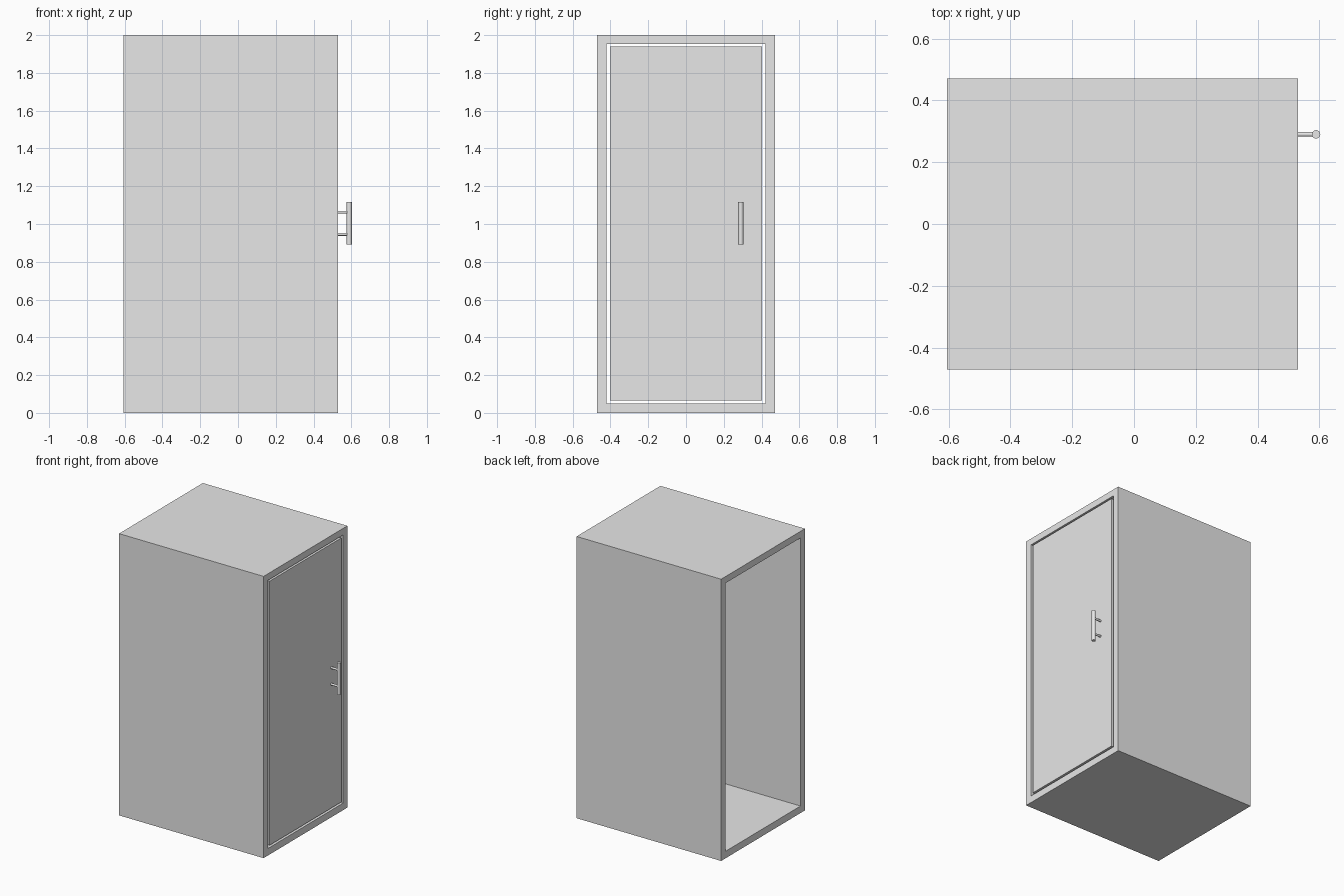
import bpy
import bmesh
from math import pi
from mathutils import Matrix, Vector

default = bpy.data.objects.get("Cube")
if default:
    bpy.data.objects.remove(default)

grey = bpy.data.materials.new("light grey")
grey.use_nodes = True
colour = (0.8, 0.8, 0.8, 1)
grey.diffuse_color = colour
grey.node_tree.nodes["Principled BSDF"].inputs["Base Color"].default_value = colour


def finish(name, bm):
    mesh = bpy.data.meshes.new(name)
    bm.to_mesh(mesh)
    bm.free()
    mesh.materials.append(grey)
    obj = bpy.data.objects.new(name, mesh)
    bpy.context.collection.objects.link(obj)
    return obj


def box(name, low, high):
    low, high = Vector(low), Vector(high)
    bm = bmesh.new()
    bmesh.ops.create_cube(bm, size=1)
    bmesh.ops.scale(bm, vec=high - low, verts=bm.verts)
    bmesh.ops.translate(bm, vec=(low + high) / 2, verts=bm.verts)
    return finish(name, bm)


def rod(name, centre, radius, length, along_x=False):
    bm = bmesh.new()
    turn = Matrix.Rotation(pi / 2, 4, "Y") if along_x else Matrix()
    bmesh.ops.create_cone(bm, cap_ends=True, segments=32, radius1=radius,
                          radius2=radius, depth=length,
                          matrix=Matrix.Translation(centre) @ turn)
    for face in bm.faces:
        face.smooth = len(face.verts) == 4
    for edge in bm.edges:
        edge.smooth = all(f.smooth for f in edge.link_faces)
    return finish(name, bm)


BACK, FRONT = -0.605, 0.53
HALF, INNER = 0.47, 0.42
LOW, HIGH = 0.05, 1.953


def tunnel(name):
    """Rectangular tube, open at both ends along x."""
    bm = bmesh.new()
    rings = []
    for x in (BACK, FRONT):
        for w, z0, z1 in ((HALF, 0, 2), (INNER, LOW, HIGH)):
            rings.append([bm.verts.new((x, y, z)) for y, z in
                          ((-w, z0), (w, z0), (w, z1), (-w, z1))])
    back_out, back_in, front_out, front_in = rings
    for a, b in ((back_out, front_out), (front_out, front_in),
                 (front_in, back_in), (back_in, back_out)):
        for i in range(4):
            j = (i + 1) % 4
            bm.faces.new((a[i], a[j], b[j], b[i]))
    bmesh.ops.recalc_face_normals(bm, faces=bm.faces)
    return finish(name, bm)


# Cabinet shell and the door set in its opening
tunnel("cabinet_shell")
box("door", (FRONT - 0.04, -0.402, 0.065), (FRONT, 0.402, 1.94))

# Door handle: upright grip on two standoffs
HANDLE_Y, GRIP_X = 0.29, 0.589
rod("handle_grip", (GRIP_X, HANDLE_Y, 1.003), 0.0135, 0.225)
for name, z in (("lower", 0.945), ("upper", 1.062)):
    rod(name + "_handle_standoff", ((FRONT + GRIP_X) / 2, HANDLE_Y, z),
        0.0075, GRIP_X - FRONT + 0.01, along_x=True)
